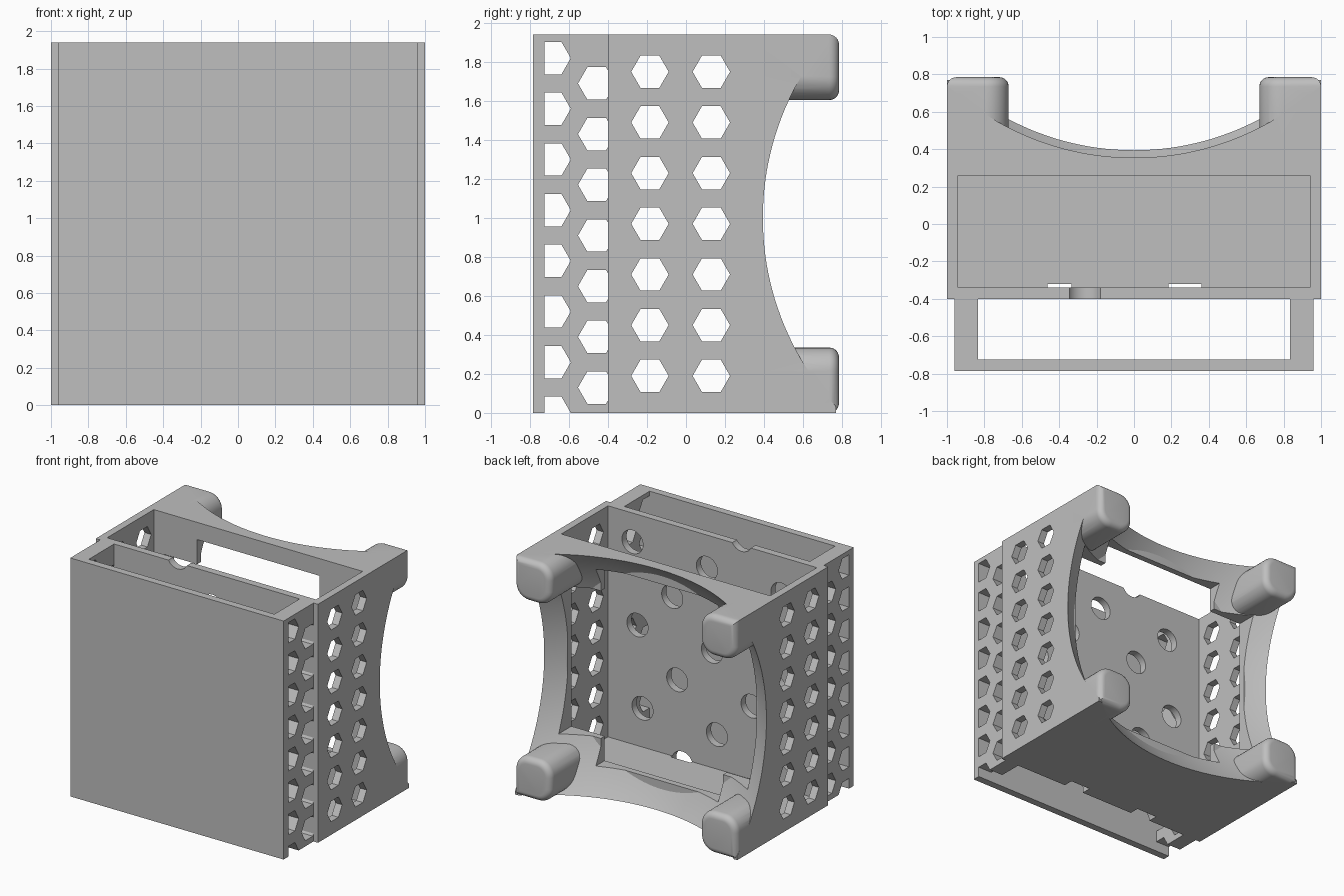
import bpy, bmesh, math
from mathutils import Matrix, Vector

cube = bpy.data.objects.get("Cube")
if cube:
    bpy.data.objects.remove(cube, do_unlink=True)

grey = bpy.data.materials.new("plain grey")
grey.use_nodes = True
COLOUR = (0.52, 0.52, 0.52, 1)
grey.diffuse_color = COLOUR
grey.node_tree.nodes["Principled BSDF"].inputs["Base Color"].default_value = COLOUR

H = 1.94      # height
MID = 1.0     # height of the bowl and window centre
HEX_STEP = 0.26


def make(name, bm):
    bmesh.ops.recalc_face_normals(bm, faces=bm.faces)
    mesh = bpy.data.meshes.new(name)
    bm.to_mesh(mesh)
    bm.free()
    mesh.materials.append(grey)
    obj = bpy.data.objects.new(name, mesh)
    bpy.context.collection.objects.link(obj)
    return obj


def add_box(bm, x, y, z):
    size = Vector((x[1] - x[0], y[1] - y[0], z[1] - z[0]))
    mid = Vector((x[0] + x[1], y[0] + y[1], z[0] + z[1])) / 2
    m = Matrix.Translation(mid) @ Matrix.Diagonal(size).to_4x4()
    return bmesh.ops.create_cube(bm, size=1, matrix=m)["verts"]


def box(name, x, y, z):
    bm = bmesh.new()
    add_box(bm, x, y, z)
    return make(name, bm)


def add_prism(bm, sides, radius, depth, centre, axis):
    turn = Matrix.Rotation(math.pi / 2, 4, axis)
    bmesh.ops.create_cone(bm, cap_ends=True, segments=sides, radius1=radius,
                          radius2=radius, depth=depth,
                          matrix=Matrix.Translation(centre) @ turn)


def combine(obj, tool, operation="DIFFERENCE"):
    mod = obj.modifiers.new("combine", "BOOLEAN")
    mod.operation = operation
    mod.solver = "EXACT"
    mod.object = tool
    bpy.context.view_layer.objects.active = obj
    bpy.ops.object.modifier_apply(modifier=mod.name)
    bpy.data.objects.remove(tool, do_unlink=True)


def hex_cutter(columns):
    # columns hold: y, lowest z, count; points face along y
    bm = bmesh.new()
    for y, z, count in columns:
        for i in range(count):
            centre = Vector((0, y, z + i * HEX_STEP))
            turn = Matrix.Rotation(math.pi / 2, 4, "Y") @ Matrix.Rotation(math.pi / 2, 4, "Z")
            verts = bmesh.ops.create_cone(bm, cap_ends=True, segments=6, radius1=0.096,
                                          radius2=0.096, depth=3)["verts"]
            # Set the hexagon corners on the y axis
            corner = max(verts, key=lambda v: v.co.x)
            angle = math.atan2(corner.co.y, corner.co.x)
            spin = Matrix.Rotation(-angle, 4, "Z")
            bmesh.ops.transform(bm, verts=verts,
                                matrix=Matrix.Translation(centre) @ turn @ spin)
    return make("hex_cutter", bm)


# Housing block with a spherical hollow in its back
housing = box("housing", (-1, 1), (-0.4, 0.77), (0, H))
bm = bmesh.new()
bmesh.ops.create_uvsphere(bm, u_segments=160, v_segments=80, radius=1.75,
                          matrix=Matrix.Translation((0, 1.83, MID)) @ Matrix.Rotation(math.pi / 2, 4, "X"))
cut = bmesh.ops.bisect_plane(bm, geom=bm.verts[:] + bm.edges[:] + bm.faces[:],
                             plane_co=(0, 0.31, 0), plane_no=(0, -1, 0), clear_outer=True)
rim = [e for e in cut["geom_cut"] if isinstance(e, bmesh.types.BMEdge)]
bmesh.ops.contextual_create(bm, geom=rim)
combine(housing, make("bowl_cutter", bm))

# Four rounded corner feet
for sx in (-1, 1):
    for top in (False, True):
        bm = bmesh.new()
        xs = (0.67, 1) if sx > 0 else (-1, -0.67)
        zs = (H - 0.335, H) if top else (0, 0.335)
        add_box(bm, xs, (0.32, 0.785), zs)
        outer_z = H if top else 0
        long_edges = [e for e in bm.edges
                      if abs(e.verts[0].co.y - e.verts[1].co.y) > 0.1
                      and not (abs(e.verts[0].co.x - sx) < 0.01
                               and abs(e.verts[0].co.z - outer_z) < 0.01)]
        bmesh.ops.bevel(bm, geom=long_edges, offset=0.12, segments=8,
                        profile=0.5, affect="EDGES")
        end_edges = [e for e in bm.edges if all(v.co.y > 0.78 for v in e.verts)]
        bmesh.ops.bevel(bm, geom=end_edges, offset=0.05, segments=6,
                        profile=0.5, affect="EDGES")
        combine(housing, make("foot", bm), "UNION")

# Open-topped cavity and the cross-shaped window behind it
combine(housing, box("cavity_cutter", (-0.94, 0.94), (-0.34, 0.26), (0.06, 2.2)))
for w, h in ((0.55, 0.8), (0.85, 0.6)):
    combine(housing, box("window_cutter", (-w, w), (0.1, 0.75), (MID - h, MID + h)))

# Side vents
combine(housing, hex_cutter([(-0.185, 0.19, 7), (0.13, 0.19, 7)]))

# Slightly turned grid of round holes in the dividing wall
bm = bmesh.new()
for i in range(-4, 5):
    for j in range(-2, 8):
        if (i + j) % 2 == 0:
            x = 0.05 + 0.335 * i - 0.0225 * j
            z = 1.67 + 0.0175 * i - 0.3325 * j
            if abs(x) < 0.84 and -0.05 < z < 2.0:
                add_prism(bm, 32, 0.095, 0.16, (x, -0.4, z), "X")
combine(housing, make("round_cutter", bm))

# Front pocket: two vented side rails and a plain plate
for name, s in (("left_rail", 1), ("right_rail", -1)):
    rail = box(name, tuple(sorted((s * 0.835, s * 0.96))), (-0.725, -0.4), (0, H))
    combine(rail, hex_cutter([(-0.687, 0, 8), (-0.458, 0.13, 7)]))
box("front_plate", (-0.96, 0.96), (-0.785, -0.725), (0, H))

# Smooth the curved surfaces, keep the edges crisp
bpy.ops.object.select_all(action="DESELECT")
housing.select_set(True)
bpy.context.view_layer.objects.active = housing
bpy.ops.object.shade_smooth_by_angle(angle=math.radians(25))
